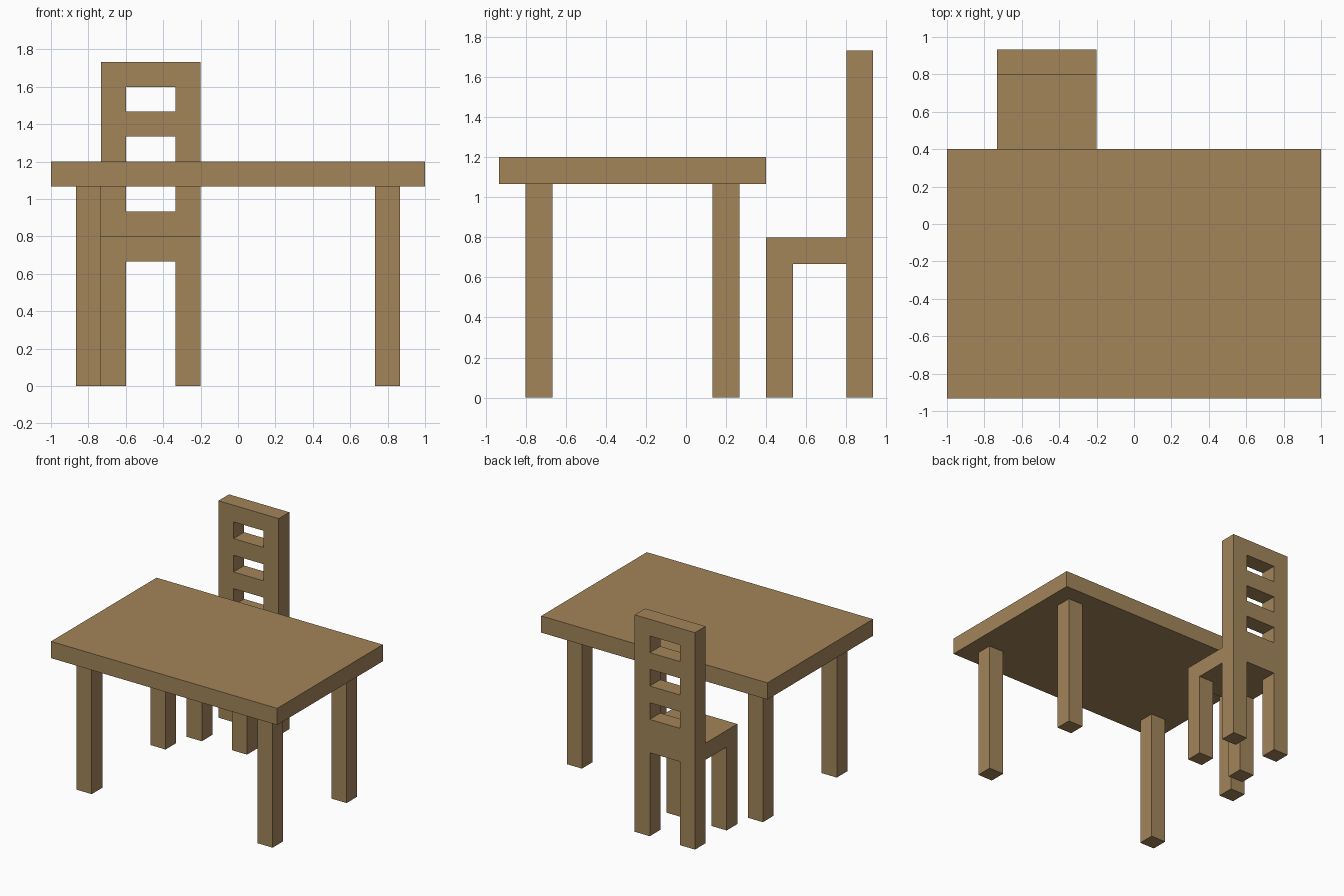
import bpy
import bmesh

cube = bpy.data.objects.get("Cube")
if cube:
    bpy.data.objects.remove(cube, do_unlink=True)

U = 2 / 15  # thickness of every board and leg

wood = bpy.data.materials.new("light_brown_wood")
WOOD = (0.366, 0.235, 0.102, 1)
wood.diffuse_color = WOOD
wood.use_nodes = True
wood.node_tree.nodes["Principled BSDF"].inputs["Base Color"].default_value = WOOD


def finish(name, bm):
    """Turn a bmesh into a flat-shaded wooden object."""
    bmesh.ops.recalc_face_normals(bm, faces=bm.faces)
    mesh = bpy.data.meshes.new(name)
    bm.to_mesh(mesh)
    bm.free()
    mesh.materials.append(wood)
    obj = bpy.data.objects.new(name, mesh)
    bpy.context.collection.objects.link(obj)
    return obj


def box(name, lo, hi):
    """Box between two corners, given in board thicknesses."""
    bm = bmesh.new()
    bmesh.ops.create_cube(bm, size=1)
    for v in bm.verts:
        v.co = [U * (lo[i] if v.co[i] < 0 else hi[i]) for i in range(3)]
    return finish(name, bm)


# Table: top and four legs
box("table_top", (-7.5, -7, 8), (7.5, 3, 9))
for side, x in (("right", -6.5), ("left", 5.5)):
    for end, y in (("front", -6), ("back", 1)):
        box(f"table_leg_{end}_{side}", (x, y, 0), (x + 1, y + 1, 8))

# Chair: seat and front legs
X0, X1, Y0, Y1 = -5.5, -1.5, 3, 7
box("chair_seat", (X0, Y0, 5), (X1, Y1 - 1, 6))
for side, x in (("right", X0), ("left", X1 - 1)):
    box(f"chair_front_leg_{side}", (x, Y0, 0), (x + 1, Y0 + 1, 5))

# Chair back with its rear legs: a slotted panel given thickness
columns = (X0, X0 + 1, X1 - 1, X1)
rows = (0, 5, 7, 8, 9, 10, 11, 12, 13)
open_rows = (0, 2, 4, 6)  # gap between the legs, then three slots
bm = bmesh.new()
for r in range(len(rows) - 1):
    for c in range(3):
        if c == 1 and r in open_rows:
            continue
        corners = ((c, r), (c + 1, r), (c + 1, r + 1), (c, r + 1))
        bm.faces.new([bm.verts.new((columns[i] * U, (Y1 - 1) * U, rows[j] * U))
                      for i, j in corners])
bmesh.ops.remove_doubles(bm, verts=bm.verts, dist=0.001)
panel = bmesh.ops.extrude_face_region(bm, geom=bm.faces[:], use_keep_orig=True)
moved = [g for g in panel["geom"] if isinstance(g, bmesh.types.BMVert)]
bmesh.ops.translate(bm, verts=moved, vec=(0, U, 0))
finish("chair_back", bm)
